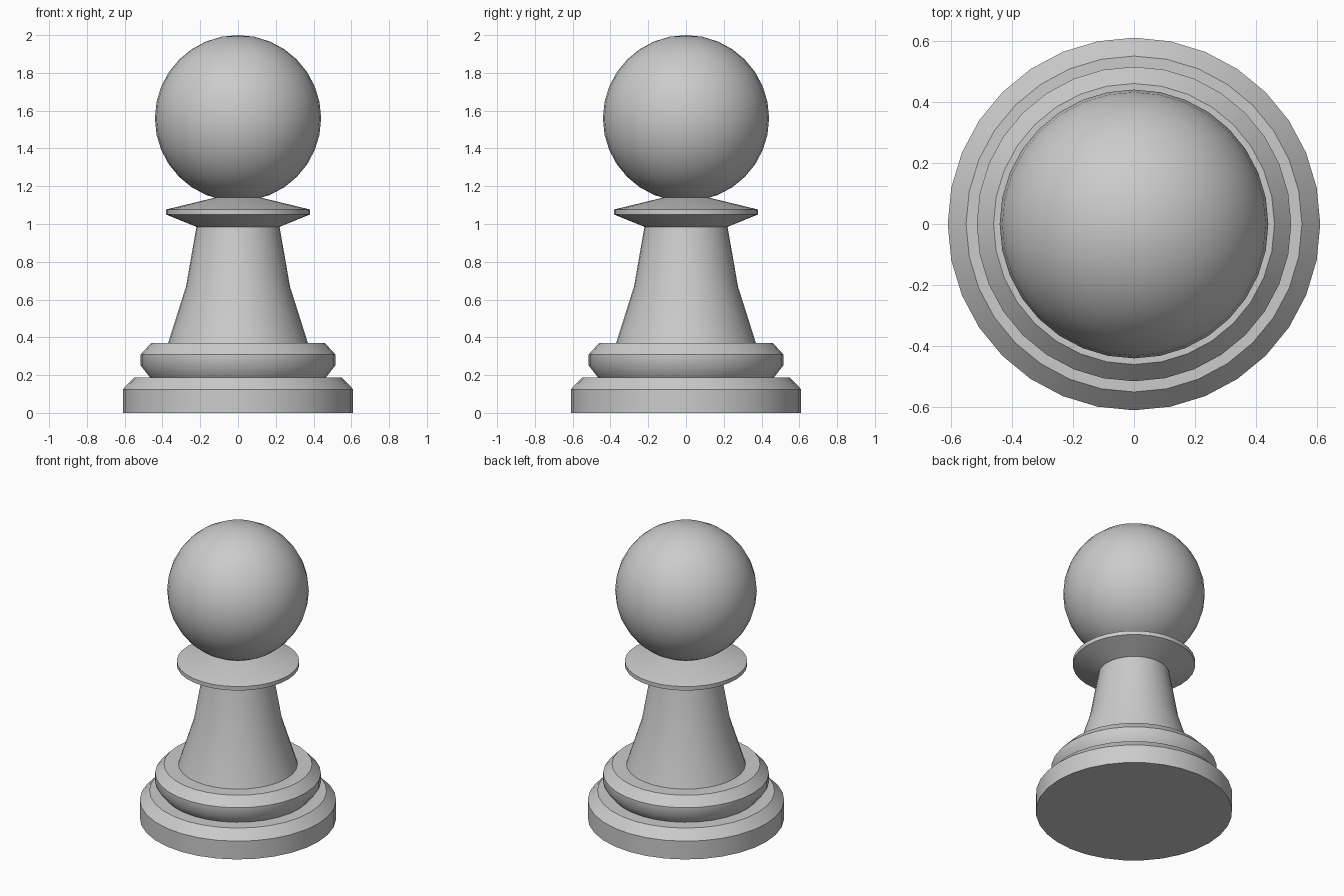
import bpy, bmesh, math

if "Cube" in bpy.data.objects:
    bpy.data.objects.remove(bpy.data.objects["Cube"])

SEGMENTS = 32


def lathe(name, profile):
    """Revolve (radius, z) points about the z axis; radius 0 closes to a point."""
    bm = bmesh.new()
    verts = [bm.verts.new((r, 0, z)) for r, z in profile]
    edges = [bm.edges.new(pair) for pair in zip(verts, verts[1:])]
    bmesh.ops.spin(bm, geom=verts + edges, cent=(0, 0, 0), axis=(0, 0, 1),
                   angle=math.tau, steps=SEGMENTS, use_duplicate=False)
    bmesh.ops.remove_doubles(bm, verts=bm.verts, dist=0.0005)
    bmesh.ops.recalc_face_normals(bm, faces=bm.faces)
    mesh = bpy.data.meshes.new(name)
    bm.to_mesh(mesh)
    bm.free()
    obj = bpy.data.objects.new(name, mesh)
    bpy.context.collection.objects.link(obj)
    smooth(obj)
    return obj


def smooth(obj):
    bpy.ops.object.select_all(action='DESELECT')
    obj.select_set(True)
    bpy.context.view_layer.objects.active = obj
    bpy.ops.object.shade_smooth_by_angle(angle=math.radians(42))


# Turned body: foot, bead, tapering stem and collar in one continuous profile
lathe("turned_body", [
    (0, 0), (0.61, 0), (0.61, 0.125), (0.55, 0.187),        # foot
    (0.465, 0.187), (0.515, 0.25), (0.515, 0.31),           # bead
    (0.46, 0.37), (0.37, 0.37),
    (0.275, 0.67), (0.22, 0.985),                           # stem
    (0.38, 1.05), (0.38, 1.077), (0.12, 1.14), (0, 1.14),   # collar
])

# Ball head
bpy.ops.mesh.primitive_uv_sphere_add(segments=SEGMENTS, ring_count=16,
                                     radius=0.44, location=(0, 0, 1.56))
head = bpy.context.object
head.name = "ball_head"
smooth(head)
